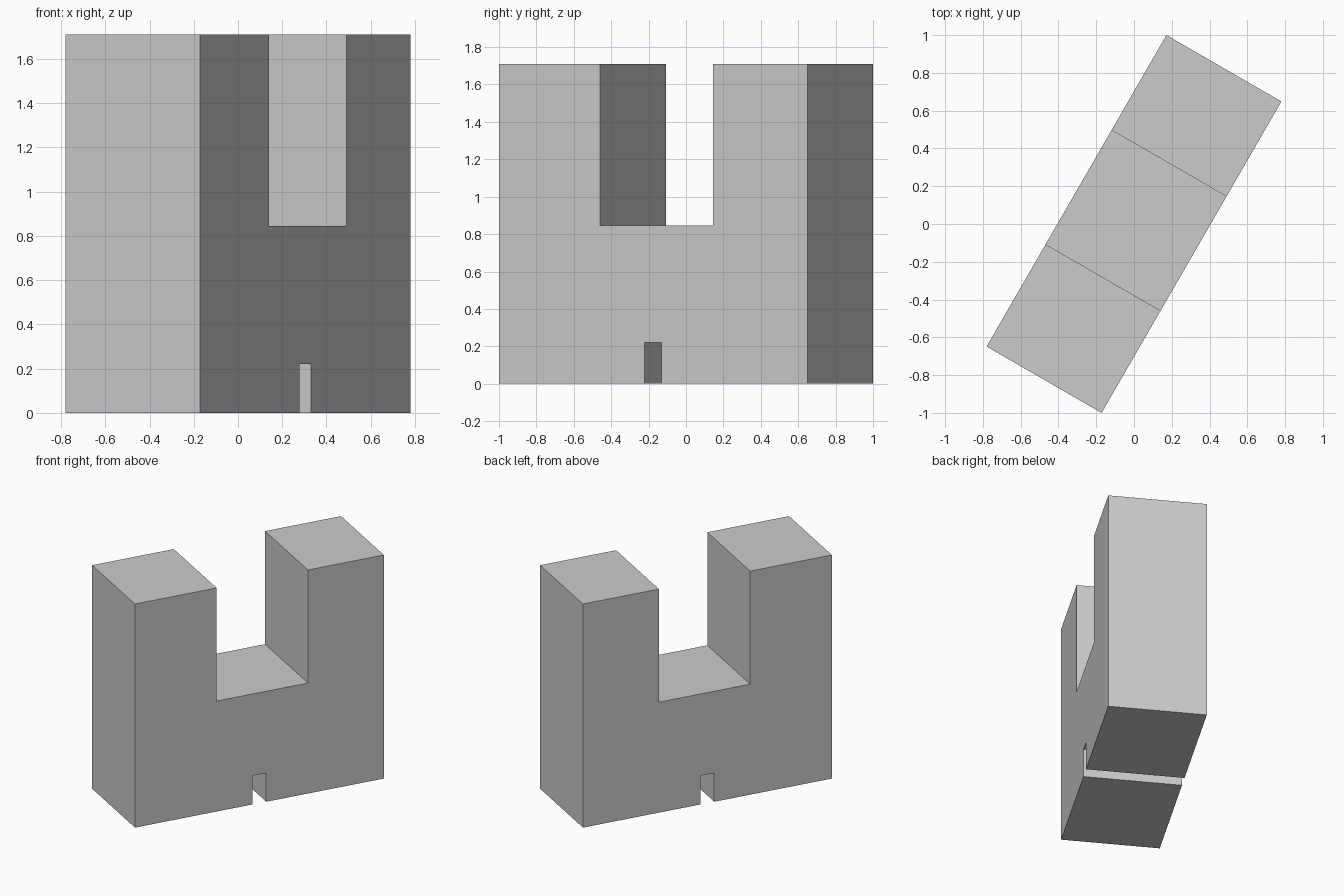
import bpy
import bmesh
from math import radians
from mathutils import Matrix

old = bpy.data.objects.get("Cube")
if old:
    bpy.data.objects.remove(old, do_unlink=True)

LENGTH, DEPTH, HEIGHT = 1.904, 0.703, 1.71
SLOT_START, SLOT_END, SLOT_FLOOR = -0.327, 0.371, 0.845
NOTCH_HALF, NOTCH_TOP = 0.052, 0.22

# Plain grey material
grey = bpy.data.materials.new("light grey")
grey.use_nodes = True
colour = (0.6, 0.6, 0.6, 1)
grey.diffuse_color = colour
grey.node_tree.nodes["Principled BSDF"].inputs["Base Color"].default_value = colour

# Side profile: wide slot from the top, small notch through the base
end = LENGTH / 2
profile = [
    (-end, 0), (-NOTCH_HALF, 0), (-NOTCH_HALF, NOTCH_TOP),
    (NOTCH_HALF, NOTCH_TOP), (NOTCH_HALF, 0), (end, 0),
    (end, HEIGHT), (SLOT_END, HEIGHT), (SLOT_END, SLOT_FLOOR),
    (SLOT_START, SLOT_FLOOR), (SLOT_START, HEIGHT), (-end, HEIGHT),
]

# Extrude the profile across the depth, then turn the block about z
bm = bmesh.new()
face = bm.faces.new([bm.verts.new((u, -DEPTH / 2, z)) for u, z in profile])
result = bmesh.ops.extrude_face_region(bm, geom=[face], use_keep_orig=True)
moved = [g for g in result["geom"] if isinstance(g, bmesh.types.BMVert)]
bmesh.ops.translate(bm, verts=moved, vec=(0, DEPTH, 0))
bmesh.ops.recalc_face_normals(bm, faces=bm.faces)
bmesh.ops.transform(bm, matrix=Matrix.Rotation(radians(60), 4, "Z"), verts=bm.verts)

mesh = bpy.data.meshes.new("slotted_block")
bm.to_mesh(mesh)
bm.free()
mesh.materials.append(grey)
block = bpy.data.objects.new("slotted_block", mesh)
bpy.context.collection.objects.link(block)
